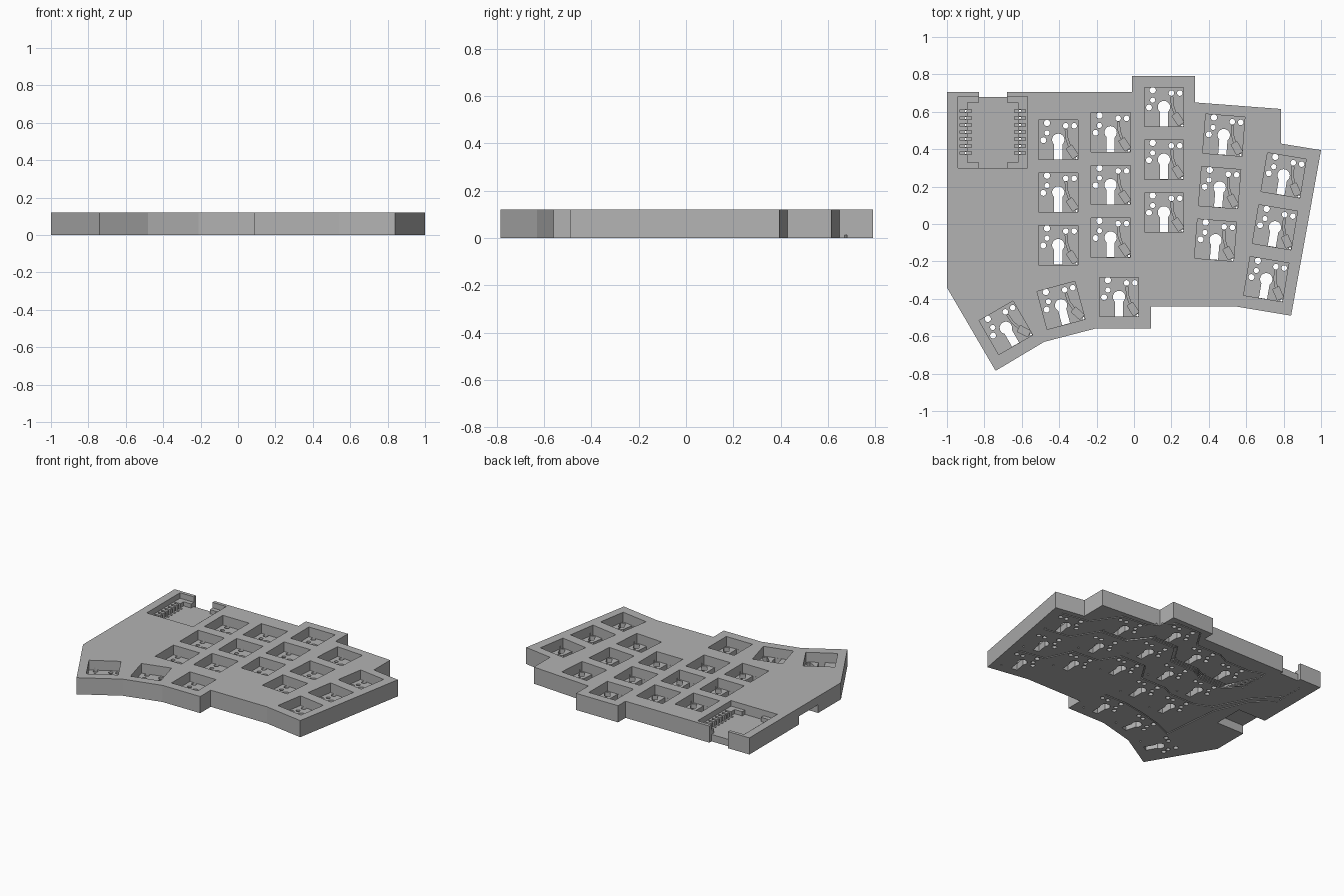
import bpy
import bmesh
from math import cos, sin, radians, pi
from mathutils import Vector, Matrix

if "Cube" in bpy.data.objects:
    bpy.data.objects.remove(bpy.data.objects["Cube"])

HEIGHT, FLOOR, LEDGE = 0.12, 0.05, 0.08
WELL = 0.105

grey = bpy.data.materials.new("mid_grey")
grey.use_nodes = True
grey.diffuse_color = (0.45, 0.45, 0.45, 1)
grey.node_tree.nodes["Principled BSDF"].inputs["Base Color"].default_value = (0.45, 0.45, 0.45, 1)


def prism(bm, pts, z0, z1, mat=Matrix()):
    """Extrude a flat outline from z0 to z1."""
    low = [bm.verts.new(mat @ Vector((p[0], p[1], z0))) for p in pts]
    high = [bm.verts.new(mat @ Vector((p[0], p[1], z1))) for p in pts]
    faces = [bm.faces.new(low), bm.faces.new(high)]
    n = len(pts)
    for i in range(n):
        j = (i + 1) % n
        faces.append(bm.faces.new((low[i], low[j], high[j], high[i])))
    bmesh.ops.recalc_face_normals(bm, faces=faces)


def rect(x0, y0, x1, y1):
    return [(x0, y0), (x1, y0), (x1, y1), (x0, y1)]


def disc(x, y, r, n=16):
    return [(x + r * cos(2 * pi * i / n), y + r * sin(2 * pi * i / n)) for i in range(n)]


def strip(path, half):
    """Outline of a constant-width band along a path."""
    pts = [Vector(p[:2]) for p in path]
    left, right = [], []
    for i, p in enumerate(pts):
        a = (p - pts[i - 1]).normalized() if i else None
        b = (pts[i + 1] - p).normalized() if i < len(pts) - 1 else None
        a, b = a or b, b or a
        t = (a + b).normalized()
        side = Vector((-t.y, t.x)) * half / max(t.dot(a), 0.5)
        left.append(p + side)
        right.append(p - side)
    return left + right[::-1]


def make(name, bm):
    mesh = bpy.data.meshes.new(name)
    bm.to_mesh(mesh)
    bm.free()
    obj = bpy.data.objects.new(name, mesh)
    bpy.context.collection.objects.link(obj)
    mesh.materials.append(grey)
    return obj


def carve(target, bm, name):
    """Subtract the cutter shapes, then drop the cutter."""
    cutter = make(name, bm)
    cutter.hide_render = True
    mod = target.modifiers.new(name, "BOOLEAN")
    mod.operation = "DIFFERENCE"
    mod.solver = "EXACT"
    mod.use_self = True
    mod.object = cutter
    bpy.context.view_layer.objects.active = target
    bpy.ops.object.modifier_apply(modifier=name)
    bpy.data.objects.remove(cutter)


# Case slab
outline = [(-1, .705), (-.83, .705), (-.83, .68), (-.68, .68), (-.68, .705),
           (-.01, .705), (-.01, .79), (.325, .79), (.325, .65), (.785, .615),
           (.785, .43), (1, .395), (.84, -.49), (.54, -.44), (.09, -.44),
           (.09, -.56), (-.21, -.56), (-.48, -.63), (-.74, -.785), (-1, -.34)]
bm = bmesh.new()
prism(bm, outline, 0, HEIGHT)
case = make("keyboard_case", bm)

# Key layout: x and y of the top key, step to the next one down, turn
columns = [(-.405, .45, 0), (-.125, .49, 0), (.16, .625, 0), (.48, .475, -4.5), (.80, .26, -9.5)]
grid = []
for x, y, turn in columns:
    down = Matrix.Rotation(radians(turn), 3, "Z") @ Vector((0, -.2815, 0))
    grid.append([Matrix.Translation(Vector((x, y, 0)) + down * i)
                 @ Matrix.Rotation(radians(turn), 4, "Z") for i in range(3)])
thumbs = [Matrix.Translation((x, y, 0)) @ Matrix.Rotation(radians(t), 4, "Z")
          for x, y, t in ((-.08, -.39, 0), (-.39, -.435, 15), (-.685, -.555, 30))]
keys = [k for col in grid for k in col] + thumbs

# Key wells, controller bay and the jack pocket under the left edge
bm = bmesh.new()
for k in keys:
    prism(bm, rect(-WELL, -WELL, WELL, WELL), FLOOR, .2, k)
prism(bm, rect(-.94, .30, -.57, .681), LEDGE, .2)
prism(bm, rect(-1.1, -.08, -.78, .14), -.1, .06)
carve(case, bm, "wells")

# Deeper middle of the controller bay, open to the cable gap
bm = bmesh.new()
bay = [(-.83, .70), (-.83, .65), (-.89, .65), (-.89, .33), (-.83, .33), (-.83, .30)]
prism(bm, bay + [(-1.51 - x, y) for x, y in reversed(bay)], FLOOR, .2)
carve(case, bm, "bay")

# Switch sockets: keyhole, pin holes, diode pocket and its wire slot
arc = [radians(-48 + 276 * i / 20) for i in range(21)]
keyhole = [(.033 * cos(a), .033 * sin(a)) for a in arc] + [(-.022, -WELL + .001), (.022, -WELL + .001)]
holes = [(-.06, .09, .017), (-.06, .037, .014), (-.08, -.002, .016),
         (.04, .075, .015), (.085, .075, .015), (.098, -.098, .006)]
bm = bmesh.new()
for k in keys:
    prism(bm, keyhole, -.1, .07, k)
    for x, y, r in holes:
        prism(bm, disc(x, y, r), -.1, .07, k)
    prism(bm, strip([(.058, -.038), (.092, -.09)], .018), .02, .07, k)
    prism(bm, strip([(.042, .056), (.045, .01), (.06, -.034)], .005), .02, .07, k)

# Controller pin slots with a hole in each
for i in range(7):
    y = .38 + i * .0375
    for x in (-.9, -.61):
        prism(bm, rect(x - .03, y - .008, x + .03, y + .008), FLOOR - .015, .11)
        prism(bm, disc(x, y, .006, 8), -.1, .07)
carve(case, bm, "sockets")

# Wire channels on the underside
bm = bmesh.new()


def channel(path):
    prism(bm, strip(path, .004), -.05, .012)


def along(row, dy, first):
    """Run a wire past the keys of a row, from column first to the controller side."""
    out = []
    for c in range(first, -1, -1):
        out += [grid[c][row] @ Vector((s * .1, dy, 0)) for s in (1, -1)]
    return out


for c in range(5):
    channel(along(1, .12 + .012 * c, c) + [(-.55, .33 + .025 * c), (-.6, .38 + .0375 * c)])
channel(along(0, .122, 4) + [(-.55, .59), (-.6, .605)])
channel(along(2, .122, 4) + [(-.62, .06), (-.74, .30), (-.88, .455)])
channel([(.02, -.27), (-.16, -.27), (-.32, -.30), (-.48, -.34), (-.62, -.40),
         (-.66, .02), (-.76, .26), (-.88, .38)])
carve(case, bm, "channels")

for poly in case.data.polygons:
    poly.material_index = 0
    poly.use_smooth = False
